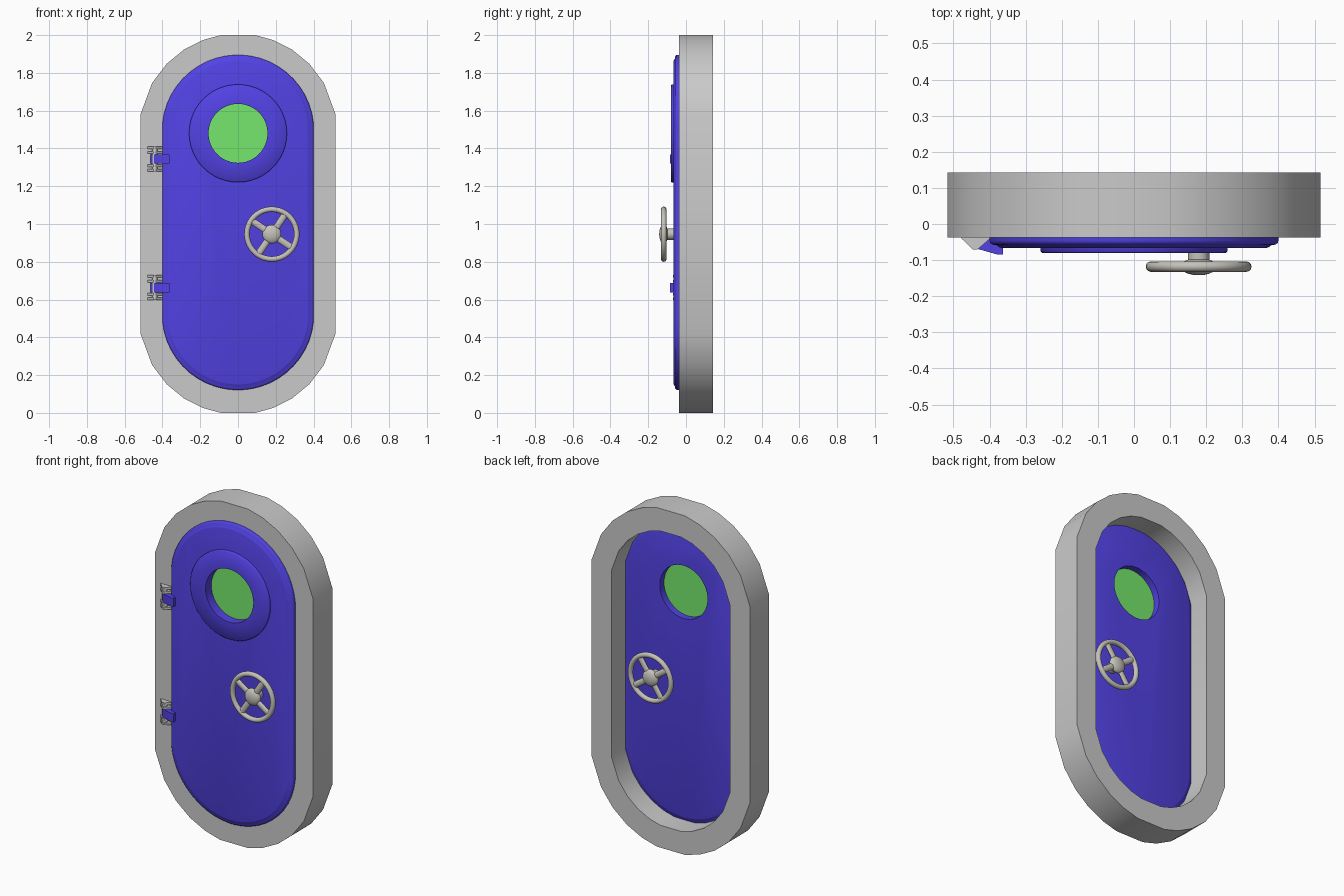
import bpy, bmesh, math
from mathutils import Vector

if "Cube" in bpy.data.objects:
    bpy.data.objects.remove(bpy.data.objects["Cube"])


def material(name, rgb):
    m = bpy.data.materials.new(name)
    m.diffuse_color = (*rgb, 1)
    m.use_nodes = True
    m.node_tree.nodes["Principled BSDF"].inputs["Base Color"].default_value = m.diffuse_color
    return m


GREY = material("frame grey", (0.59, 0.59, 0.59))
BLUE = material("door blue", (0.085, 0.055, 0.78))
GREEN = material("glass green", (0.18, 0.80, 0.15))
METAL = material("wheel metal", (0.56, 0.54, 0.49))

# End-arc angles in degrees (one quarter): coarse frame, fine door
FRAME_ARC = (10.5, 30, 44, 57, 69, 80)
DOOR_ARC = [5.6 + 7.5 * k for k in range(12)]


def stadium(hw, hh, y, arc, cz):
    """Outline with straight sides and faceted half-round ends."""
    r = hw / math.cos(math.radians(arc[0]))
    rz = hw / math.sin(math.radians(arc[-1]))
    half = list(arc) + [180 - a for a in reversed(arc)]
    pts = []
    for s in (1, -1):
        for deg in half:
            a = math.radians(deg)
            pts.append(Vector((s * r * math.cos(a), y,
                               cz + s * (hh - hw + rz * math.sin(a)))))
    return pts


def circle(cx, cz, r, y, n):
    return [Vector((cx + r * math.cos(2 * math.pi * i / n), y,
                    cz + r * math.sin(2 * math.pi * i / n))) for i in range(n)]


def loft(bm, loops, cyclic=False):
    """Skin a list of equal loops; cap the ends unless cyclic."""
    rows = [[bm.verts.new(p) for p in lp] for lp in loops]
    n = len(rows[0])
    pairs = list(zip(rows, rows[1:])) + ([(rows[-1], rows[0])] if cyclic else [])
    for a, b in pairs:
        for i in range(n):
            j = (i + 1) % n
            bm.faces.new((a[i], a[j], b[j], b[i]))
    if not cyclic:
        bm.faces.new(rows[0])
        bm.faces.new(rows[-1])


def finish(bm, name, mat, angle=30):
    bmesh.ops.recalc_face_normals(bm, faces=bm.faces)
    me = bpy.data.meshes.new(name)
    bm.to_mesh(me)
    bm.free()
    me.materials.append(mat)
    ob = bpy.data.objects.new(name, me)
    bpy.context.collection.objects.link(ob)
    bpy.ops.object.select_all(action='DESELECT')
    ob.select_set(True)
    bpy.context.view_layer.objects.active = ob
    if angle:
        bpy.ops.object.shade_smooth_by_angle(angle=math.radians(angle))
    return ob


# Outer frame: hollow stadium
bm = bmesh.new()
F, B = -0.037, 0.142
loft(bm, [stadium(0.517, 1.0, F, FRAME_ARC, 1.0), stadium(0.517, 1.0, B, FRAME_ARC, 1.0),
          stadium(0.386, 0.868, B, FRAME_ARC, 1.0), stadium(0.386, 0.868, F, FRAME_ARC, 1.0)], True)
finish(bm, "frame", GREY)

# Door slab: softly stepped rim, the same on both sides
MID, DZ = -0.022, 1.008
steps = [(0.032, 0.044), (0.026, 0.042), (0.020, 0.037), (0.009, 0.035), (0.002, 0.031), (0, 0.024)]
profile = [(d, MID - h) for d, h in steps] + [(d, MID + h) for d, h in reversed(steps)]
bm = bmesh.new()
loft(bm, [stadium(0.4 - d, 0.887 - d, y, DOOR_ARC, DZ) for d, y in profile])
door = finish(bm, "door", BLUE, 0)

# Porthole opening cut through the door
PZ, PR = 1.48, 0.156
bm = bmesh.new()
loft(bm, [circle(0, PZ, PR, -0.2, 48), circle(0, PZ, PR, 0.2, 48)])
cutter = finish(bm, "porthole_cutter", BLUE, 0)
cutter.hide_render = True
mod = door.modifiers.new("porthole", 'BOOLEAN')
mod.operation, mod.object, mod.solver = 'DIFFERENCE', cutter, 'EXACT'
bpy.ops.object.select_all(action='DESELECT')
door.select_set(True)
bpy.context.view_layer.objects.active = door
bpy.ops.object.modifier_apply(modifier=mod.name)
bpy.data.objects.remove(cutter)
bpy.ops.object.shade_smooth_by_angle(angle=math.radians(50))

# Raised porthole ring on the front
bm = bmesh.new()
loft(bm, [circle(0, PZ, r, y, 48) for r, y in
          ((PR, -0.05), (PR, -0.08), (0.255, -0.08), (0.259, -0.076), (0.259, -0.05))], True)
finish(bm, "porthole_ring", BLUE, 50)

# Glass pane
bm = bmesh.new()
loft(bm, [circle(0, PZ, PR + 0.003, MID - 0.004, 48), circle(0, PZ, PR + 0.003, MID + 0.004, 48)])
finish(bm, "glass", GREEN)

# Hand wheels, one on each side of the door
WX, WZ = 0.179, 0.946
for name, side in (("front_wheel", -1), ("back_wheel", 1)):
    wy = MID + side * 0.096
    bm = bmesh.new()
    # rim
    loft(bm, [circle(WX, WZ, 0.132 + 0.0145 * math.cos(t), wy + 0.0145 * math.sin(t), 40)
              for t in (2 * math.pi * k / 12 for k in range(12))], True)
    # domed hub
    loft(bm, [circle(WX, WZ, 0.05 * math.cos(t), wy + 0.024 * math.sin(t), 24)
              for t in (math.radians(-84 + 14 * k) for k in range(13))])
    # shaft
    loft(bm, [circle(WX, WZ, 0.03, MID + side * 0.03, 24), circle(WX, WZ, 0.03, wy, 24)])
    # four spokes
    for q in range(4):
        a = math.radians(56 + 90 * q)
        d, e = Vector((math.cos(a), 0, math.sin(a))), Vector((-math.sin(a), 0, math.cos(a)))
        loft(bm, [[Vector((WX, wy, WZ)) + d * s + e * (w * math.cos(t))
                   + Vector((0, 0.011 * math.sin(t), 0))
                   for t in (2 * math.pi * k / 10 for k in range(10))]
                  for s, w in ((0.03, 0.018), (0.128, 0.018))])
    finish(bm, name, METAL, 40)


def prism(bm, outline, z0, z1):
    loft(bm, [[Vector((x, y, z)) for x, y in outline] for z in (z0, z1)])


# Hinges: grey lugs with a pin on the frame, blue strap on the door
lug = [(-0.48, -0.03), (-0.478, -0.04), (-0.447, -0.07), (-0.433, -0.07), (-0.398, -0.04), (-0.398, -0.03)]
strap = [(-0.464, -0.046), (-0.444, -0.066), (-0.38, -0.084), (-0.363, -0.084),
         (-0.363, -0.058), (-0.40, -0.038)]
for name, hz in (("upper_hinge", 1.344), ("lower_hinge", 0.663)):
    bm = bmesh.new()
    for s in (-1, 1):
        for z0, z1 in ((0.028, 0.041), (0.053, 0.066)):
            prism(bm, lug, hz + s * z0, hz + s * z1)
    pin = [(-0.44 + 0.014 * math.cos(k * math.pi / 6), -0.053 + 0.014 * math.sin(k * math.pi / 6))
           for k in range(12)]
    prism(bm, pin, hz - 0.06, hz + 0.06)
    finish(bm, name + "_lugs", GREY)
    bm = bmesh.new()
    prism(bm, strap, hz - 0.025, hz + 0.025)
    finish(bm, name + "_strap", BLUE)
